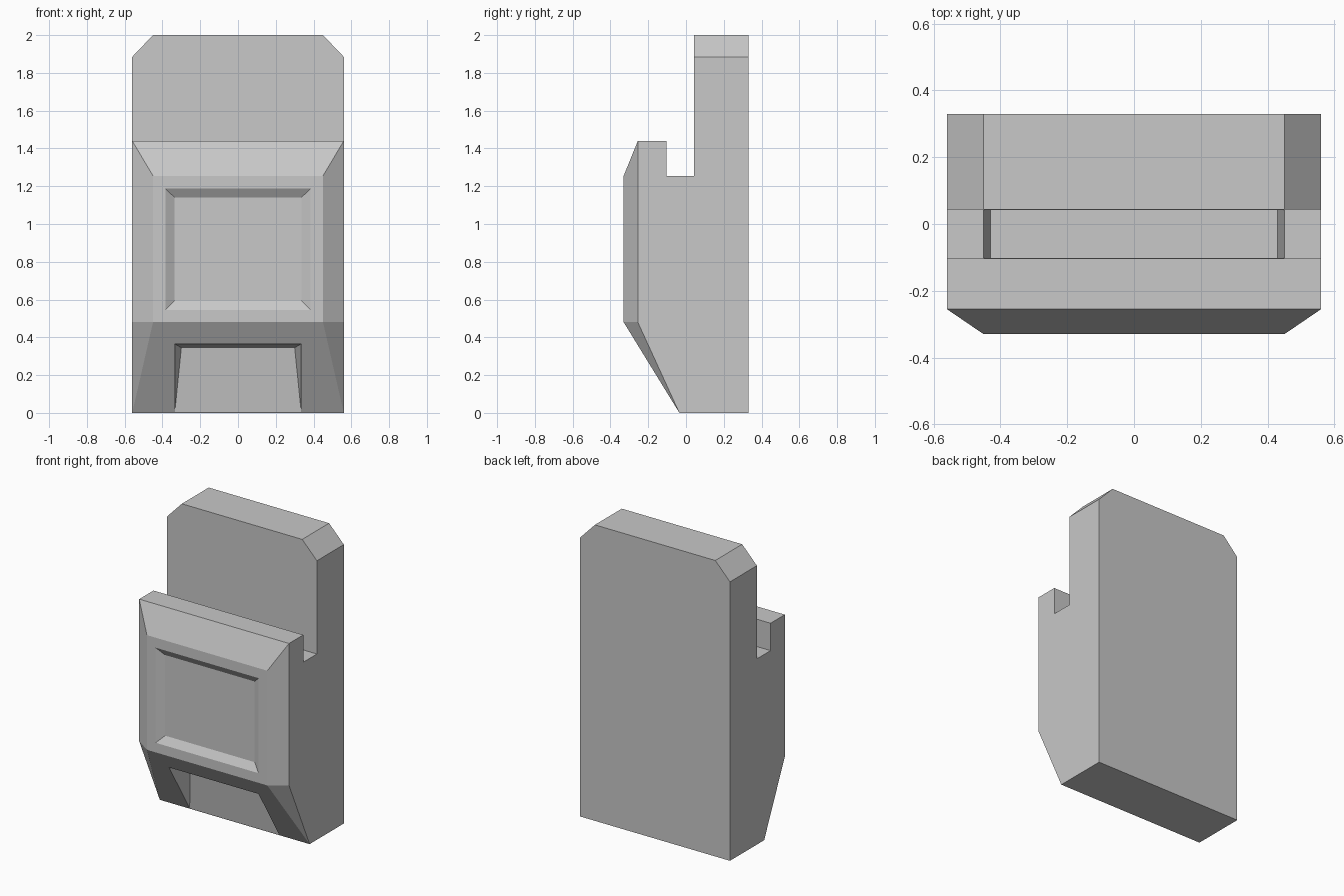
import bpy, bmesh
from mathutils import Vector

if "Cube" in bpy.data.objects:
    bpy.data.objects.remove(bpy.data.objects["Cube"], do_unlink=True)

GREY = (0.58, 0.58, 0.58, 1)
mat = bpy.data.materials.new("plain grey")
mat.use_nodes = True
mat.diffuse_color = GREY
mat.node_tree.nodes["Principled BSDF"].inputs["Base Color"].default_value = GREY


def make_object(name, bm):
    bmesh.ops.recalc_face_normals(bm, faces=bm.faces)
    mesh = bpy.data.meshes.new(name)
    bm.to_mesh(mesh)
    bm.free()
    mesh.materials.append(mat)
    obj = bpy.data.objects.new(name, mesh)
    bpy.context.collection.objects.link(obj)
    return obj


def mirrored_hull(name, half_points):
    """Convex solid from points on the +x side, mirrored to -x."""
    bm = bmesh.new()
    for x, y, z in half_points:
        bm.verts.new((x, y, z))
        bm.verts.new((-x, y, z))
    bmesh.ops.convex_hull(bm, input=bm.verts)
    bmesh.ops.dissolve_limit(bm, angle_limit=0.002, verts=bm.verts, edges=bm.edges)
    return make_object(name, bm)


def trim(bm, a, b, c, side):
    """Slice off the corner outside the plane through three points."""
    a, b, c = (Vector((p[0] * side, p[1], p[2])) for p in (a, b, c))
    normal = (b - a).cross(c - a).normalized()
    if normal.dot(Vector((0, 0.1, 0.8)) - a) > 0:
        normal.negate()
    bmesh.ops.bisect_plane(bm, geom=bm.verts[:] + bm.edges[:] + bm.faces[:],
                           dist=1e-5, plane_co=a, plane_no=normal, clear_outer=True)
    rim = [e for e in bm.edges if e.is_boundary]
    bmesh.ops.holes_fill(bm, edges=rim, sides=0)


# Body: side profile (y, z) with the slot, extruded across the width
W, INNER = 0.56, 0.45
profile = [(-0.035, 0), (0.33, 0), (0.33, 2), (0.043, 2), (0.043, 1.255),
           (-0.103, 1.255), (-0.103, 1.44), (-0.255, 1.44), (-0.33, 1.255), (-0.33, 0.48)]
bm = bmesh.new()
face = bm.faces.new([bm.verts.new((-W, y, z)) for y, z in profile])
ext = bmesh.ops.extrude_face_region(bm, geom=[face])
bmesh.ops.translate(bm, vec=(2 * W, 0, 0),
                    verts=[g for g in ext["geom"] if isinstance(g, bmesh.types.BMVert)])
bmesh.ops.recalc_face_normals(bm, faces=bm.faces)

# Bevelled corners: panel top, front sides, lower front sides
for side in (1, -1):
    trim(bm, (INNER, 0, 2), (W, 0, 1.885), (W, 1, 1.885), side)
    trim(bm, (INNER, -0.33, 0.48), (W, -0.255, 0.48), (W, -0.255, 1.44), side)
    trim(bm, (INNER, -0.33, 0.48), (W, -0.255, 0.48), (W, -0.035, 0), side)
body = make_object("body", bm)

# Cutters: framed front panel, lower front opening, pocket in the slot floor
cutters = [
    mirrored_hull("front_panel_cutter",
                  [(0.335, -0.30, 0.595), (0.335, -0.30, 1.14),
                   (0.435, -0.36, 0.495), (0.435, -0.36, 1.235)]),
    mirrored_hull("lower_opening_cutter",
                  [(0.335, -0.037, 0), (0.30, -0.085, 0.345), (0.335, -0.26, 0.365),
                   (0.335, -0.4, 0.365), (0.335, -0.4, 0)]),
    mirrored_hull("slot_pocket_cutter",
                  [(x, y, z) for y in (-0.102, 0.042)
                   for x, z in ((0.43, 1.075), (0.455, 1.30))]),
]
bpy.context.view_layer.objects.active = body
for cutter in cutters:
    cutter.hide_render = True
    mod = body.modifiers.new(cutter.name, "BOOLEAN")
    mod.operation = "DIFFERENCE"
    mod.solver = "EXACT"
    mod.object = cutter
    bpy.ops.object.modifier_apply(modifier=mod.name)
    bpy.data.objects.remove(cutter, do_unlink=True)
